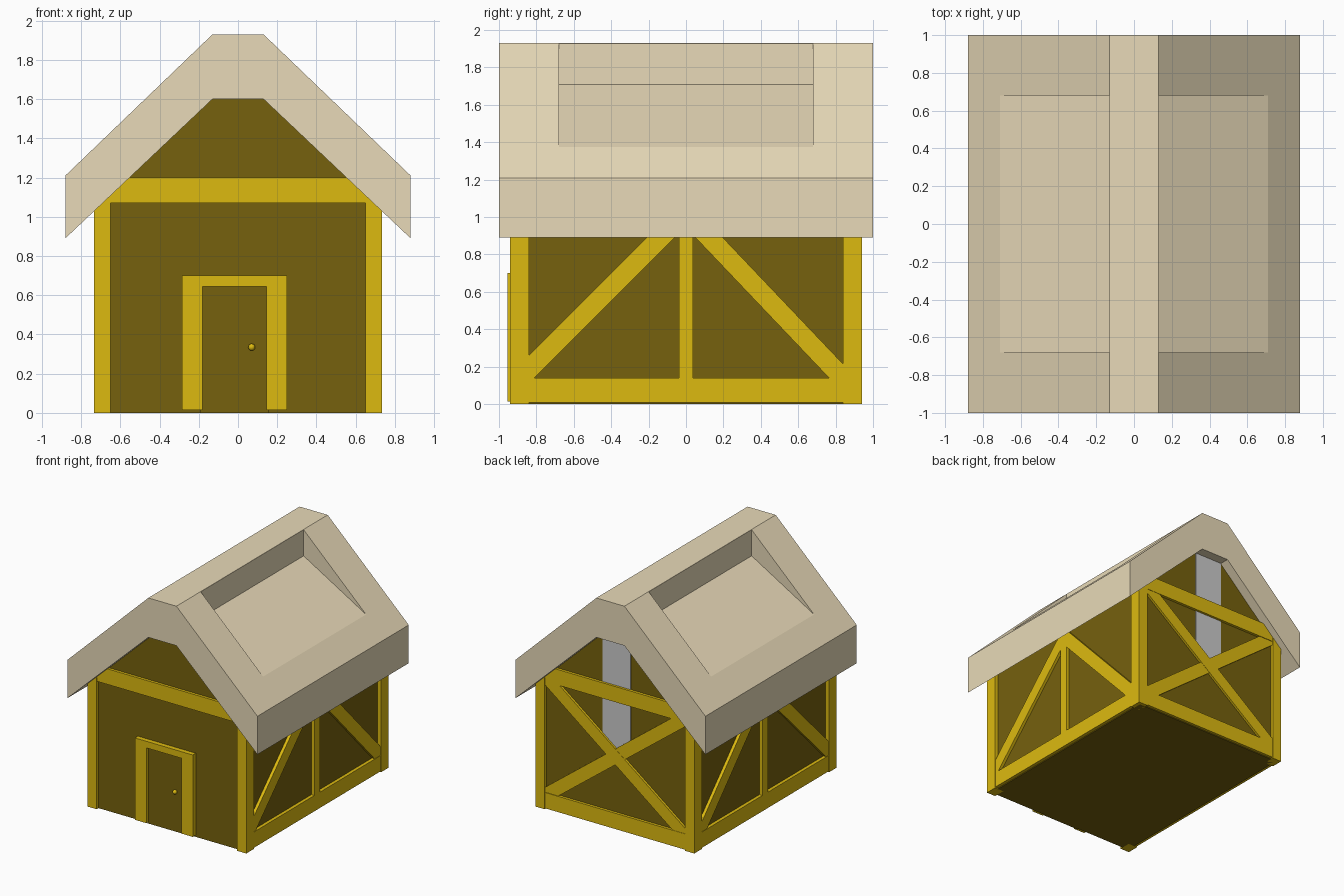
import bpy, bmesh, math
from mathutils import Matrix, Vector

if "Cube" in bpy.data.objects:
    bpy.data.objects.remove(bpy.data.objects["Cube"])


def material(name, rgb):
    m = bpy.data.materials.new(name)
    m.diffuse_color = (*rgb, 1)
    m.use_nodes = True
    m.node_tree.nodes["Principled BSDF"].inputs["Base Color"].default_value = m.diffuse_color
    return m


TIMBER = material("timber_yellow", (0.72, 0.49, 0.005))
WALL = material("wall_dark", (0.18, 0.12, 0.004))
ROOF = material("roof_cream", (0.81, 0.70, 0.48))


def finish(name, bm, mat):
    bmesh.ops.recalc_face_normals(bm, faces=bm.faces)
    me = bpy.data.meshes.new(name)
    bm.to_mesh(me)
    bm.free()
    if mat:
        me.materials.append(mat)
    ob = bpy.data.objects.new(name, me)
    bpy.context.collection.objects.link(ob)
    return ob


def box(name, x, y, z, mat):
    """Box from (min, max) pairs."""
    bm = bmesh.new()
    size = [b - a for a, b in (x, y, z)]
    mid = [(a + b) / 2 for a, b in (x, y, z)]
    bmesh.ops.create_cube(bm, size=1, matrix=Matrix.Translation(mid) @ Matrix.Diagonal((*size, 1)))
    return finish(name, bm, mat)


def prism(name, profile, y0, y1, mat):
    """XZ profile extruded along y."""
    bm = bmesh.new()
    face = bm.faces.new([bm.verts.new((x, y0, z)) for x, z in profile])
    ext = bmesh.ops.extrude_face_region(bm, geom=[face])["geom"]
    bmesh.ops.translate(bm, vec=(0, y1 - y0, 0), verts=[v for v in ext if isinstance(v, bmesh.types.BMVert)])
    return finish(name, bm, mat)


def brace(name, a, b, normal, width, depth):
    """Diagonal plank from a to b lying in the wall with the given normal."""
    a, b, n = Vector(a), Vector(b), Vector(normal)
    along = (b - a).normalized()
    rot = Matrix((along, n, along.cross(n))).transposed().to_4x4()
    bm = bmesh.new()
    bmesh.ops.create_cube(bm, size=1, matrix=Matrix.Translation((a + b) / 2) @ rot
                          @ Matrix.Diagonal(((b - a).length, depth, width, 1)))
    return finish(name, bm, TIMBER)


# walls with gables
prism("walls", [(-0.705, 0), (0.705, 0), (0.705, 1.08), (0.13, 1.62), (-0.13, 1.62), (-0.705, 1.08)],
      -0.915, 0.915, WALL)

# thick roof with a flat ridge and a wedge recess in each slope
roof = prism("roof", [(-0.88, 1.21), (-0.13, 1.93), (0.13, 1.93), (0.88, 1.21),
                      (0.88, 0.89), (0.13, 1.6), (-0.13, 1.6), (-0.88, 0.89)], -1, 1, ROOF)
for s, side in ((-1, "left"), (1, "right")):
    cut = prism(f"recess_cutter_{side}", [(s * 0.131, 1.71), (s * 1.0, 1.205), (s * 1.0, 2.2), (s * 0.131, 2.2)],
                -0.68, 0.68, ROOF)
    cut.hide_render = True
    cut.hide_viewport = True
    mod = roof.modifiers.new("recess_" + side, "BOOLEAN")
    mod.object = cut
    mod.operation = "DIFFERENCE"
    mod.solver = "EXACT"

# corner posts
for sx, side in ((-1, "left"), (1, "right")):
    for sy, end in ((-1, "front"), (1, "back")):
        box(f"{end}_{side}_post", sorted((sx * 0.65, sx * 0.735)), sorted((sy * 0.84, sy * 0.94)), (0, 1.1), TIMBER)

# side framing
for s, side in ((-1, "left"), (1, "right")):
    xr = sorted((s * 0.69, s * 0.733))
    box(f"{side}_bottom_rail", xr, (-0.935, 0.935), (0.008, 0.14), TIMBER)
    box(f"{side}_middle_post", xr, (-0.037, 0.037), (0.05, 1.06), TIMBER)
    x = s * 0.715
    brace(f"{side}_front_brace", (x, -0.90, 0.125), (x, -0.01, 1.015), (1, 0, 0), 0.106, 0.03)
    brace(f"{side}_back_brace", (x, 0.89, 0.085), (x, 0.01, 1.01), (1, 0, 0), 0.106, 0.03)

# gable tie beams and back framing
for s, end in ((-1, "front"), (1, "back")):
    box(f"{end}_tie_beam", (-0.70, 0.70), sorted((s * 0.88, s * 0.938)), (1.07, 1.2), TIMBER)
box("back_bottom_rail", (-0.73, 0.73), (0.88, 0.938), (0.008, 0.14), TIMBER)
for s, side in ((-1, "left"), (1, "right")):
    brace(f"back_cross_brace_{side}", (s * 0.67, 0.919 - s * 0.001, 0.10), (-s * 0.67, 0.919 - s * 0.001, 1.12),
          (0, 1, 0), 0.106, 0.03)

# grey strip on the back wall
box("back_panel", (-0.13, 0.13), (0.90, 0.918), (0.65, 1.61), None)

# door, frame and knob
box("door", (-0.19, 0.155), (-0.925, -0.90), (0.0, 0.66), WALL)
box("door_frame_left", (-0.285, -0.18), (-0.955, -0.90), (0.015, 0.645), TIMBER)
box("door_frame_right", (0.145, 0.25), (-0.955, -0.90), (0.015, 0.645), TIMBER)
box("door_frame_top", (-0.285, 0.25), (-0.955, -0.90), (0.645, 0.70), TIMBER)
bm = bmesh.new()
bmesh.ops.create_uvsphere(bm, u_segments=16, v_segments=8, radius=0.018,
                          matrix=Matrix.Translation((0.07, -0.935, 0.335)))
knob = finish("door_knob", bm, TIMBER)
for p in knob.data.polygons:
    p.use_smooth = True
